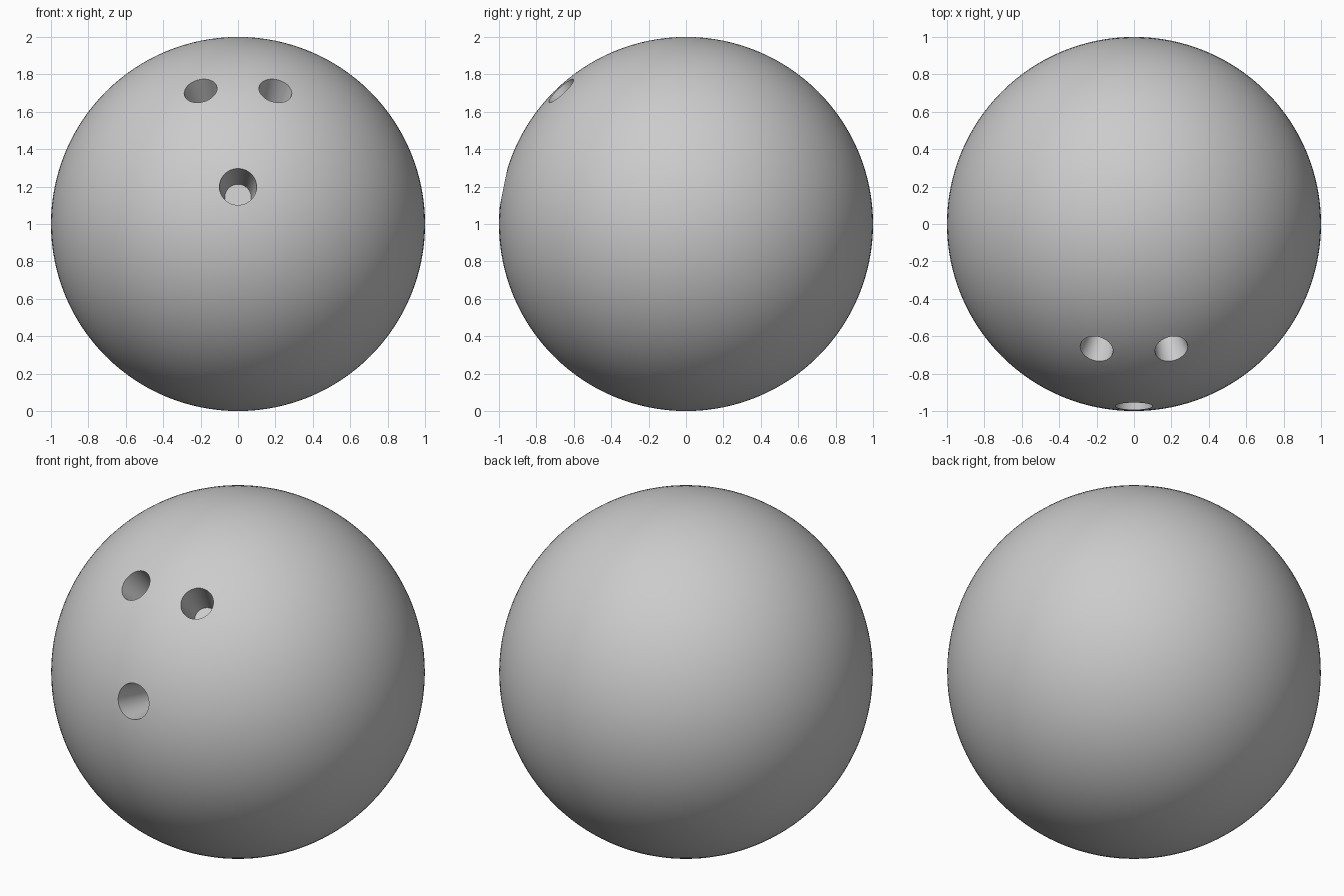
import bpy
from mathutils import Vector

cube = bpy.data.objects.get("Cube")
if cube:
    bpy.data.objects.remove(cube, do_unlink=True)

CENTRE = Vector((0, 0, 1))

# Single grey material
grey = bpy.data.materials.new("plain grey")
grey.use_nodes = True
colour = (0.6, 0.6, 0.6, 1)
grey.diffuse_color = colour
grey.node_tree.nodes["Principled BSDF"].inputs["Base Color"].default_value = colour

# Ball
bpy.ops.mesh.primitive_uv_sphere_add(segments=128, ring_count=64, radius=1, location=CENTRE)
ball = bpy.context.object
ball.name = "ball"
ball.data.materials.append(grey)


def drill(name, direction, rim_radius, floor_radius, depth):
    """Cut a tapered flat-bottomed hole pointing at the ball's centre."""
    axis = Vector(direction).normalized()
    overshoot = 0.05
    slope = (rim_radius - floor_radius) / depth
    bpy.ops.mesh.primitive_cone_add(
        vertices=64, radius1=floor_radius, radius2=rim_radius + slope * overshoot,
        depth=depth + overshoot,
        location=CENTRE + axis * (1 + (overshoot - depth) / 2),
        rotation=axis.to_track_quat("Z", "Y").to_euler())
    cutter = bpy.context.object
    cutter.name = name
    cutter.hide_render = True
    cutter.data.materials.append(grey)

    bpy.context.view_layer.objects.active = ball
    cut = ball.modifiers.new(name, "BOOLEAN")
    cut.operation = "DIFFERENCE"
    cut.solver = "EXACT"
    cut.object = cutter
    bpy.ops.object.modifier_apply(modifier=cut.name)
    bpy.data.objects.remove(cutter, do_unlink=True)


# Thumb hole and mirrored pair of finger holes
drill("thumb_hole", (0, -0.98, 0.2), 0.1, 0.07, 0.28)
for side, name in ((1, "left_finger_hole"), (-1, "right_finger_hole")):
    drill(name, (0.2 * side, -0.667, 0.712), 0.09, 0.062, 0.22)

# Smooth surface with crisp rims
bpy.ops.object.select_all(action="DESELECT")
ball.select_set(True)
bpy.context.view_layer.objects.active = ball
bpy.ops.object.shade_smooth_by_angle(angle=0.6)
